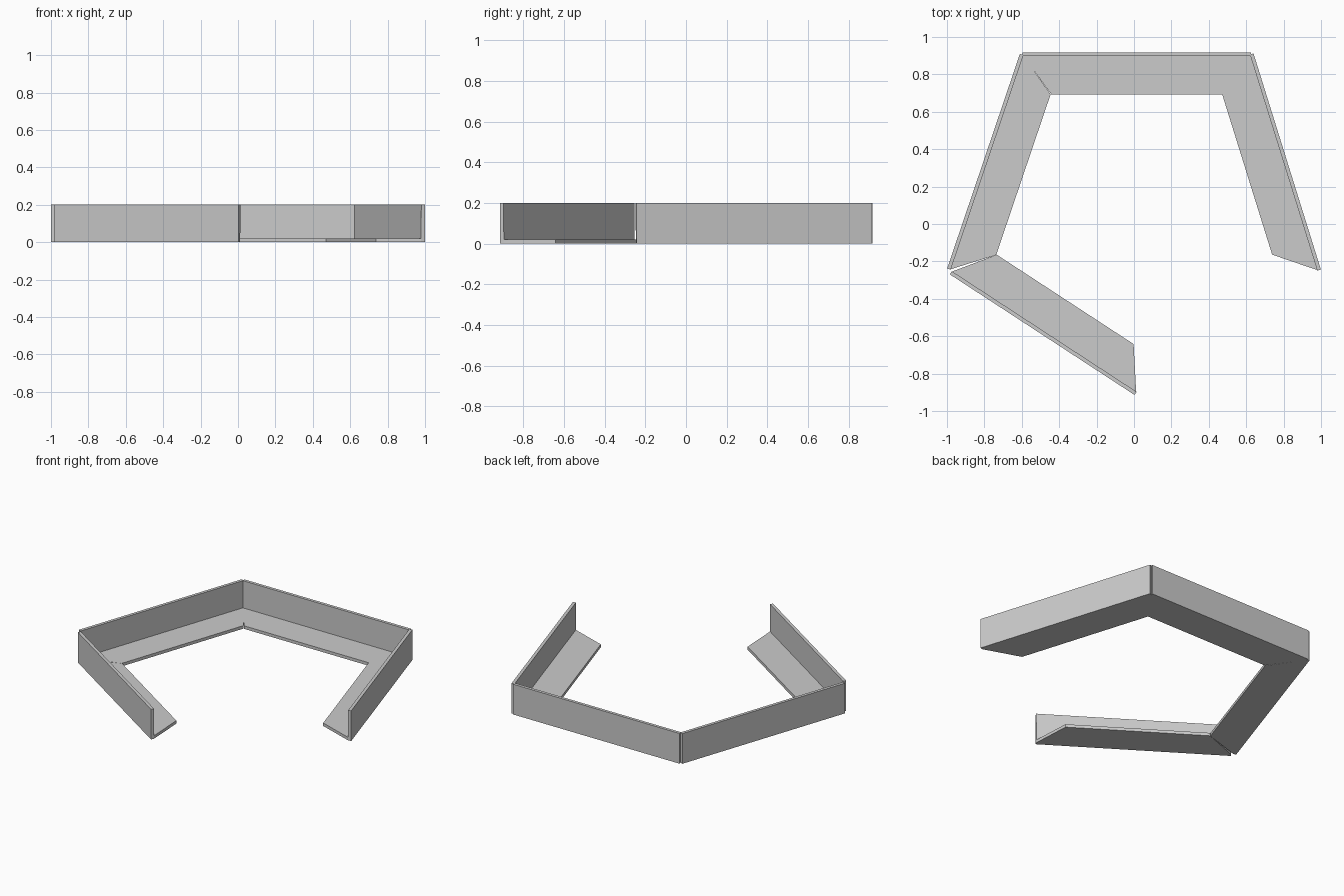
import bpy
from mathutils import Vector

if "Cube" in bpy.data.objects:
    bpy.data.objects.remove(bpy.data.objects["Cube"])

HEIGHT, THICK, DEPTH, INSET = 0.2, 0.02, 0.225, 0.153

# L profile: (distance inward, height, end inset for the mitred shelf)
PROFILE = [(0, 0, 0), (0, HEIGHT, 0), (THICK, HEIGHT, 0),
           (THICK, THICK, 0.003), (DEPTH, THICK, INSET), (DEPTH, 0, INSET),
           (THICK, 0, 0.003)]


def angle_segment(name, start, end):
    """Wall with an inward shelf; inward is to the right of start -> end."""
    a, b = Vector((*start, 0)), Vector((*end, 0))
    along = (b - a).normalized()
    inward = Vector((along.y, -along.x, 0))
    verts = []
    for base, sign in ((a, 1), (b, -1)):
        for d, z, s in PROFILE:
            verts.append(base + inward * d + along * s * sign + Vector((0, 0, z)))
    n = len(PROFILE)
    faces = [(i, (i + 1) % n, (i + 1) % n + n, i + n) for i in range(n)]
    # End caps: wall and shelf separately
    for cap in ((0, 6, 3, 2, 1), (6, 5, 4, 3)):
        faces.append(cap)
        faces.append(tuple(i + n for i in reversed(cap)))
    mesh = bpy.data.meshes.new(name)
    mesh.from_pydata(verts, [], faces)
    ob = bpy.data.objects.new(name, mesh)
    bpy.context.collection.objects.link(ob)
    # Consistent outward normals
    import bmesh
    bm = bmesh.new()
    bm.from_mesh(mesh)
    bmesh.ops.recalc_face_normals(bm, faces=bm.faces)
    bm.to_mesh(mesh)
    bm.free()


# Four sides of an open pentagon
angle_segment("back_segment", (-0.595, 0.918), (0.625, 0.918))
angle_segment("right_segment", (0.639, 0.912), (0.999, -0.243))
angle_segment("left_segment", (-0.999, -0.238), (-0.61, 0.91))
angle_segment("front_left_segment", (0.003, -0.914), (-0.985, -0.269))
